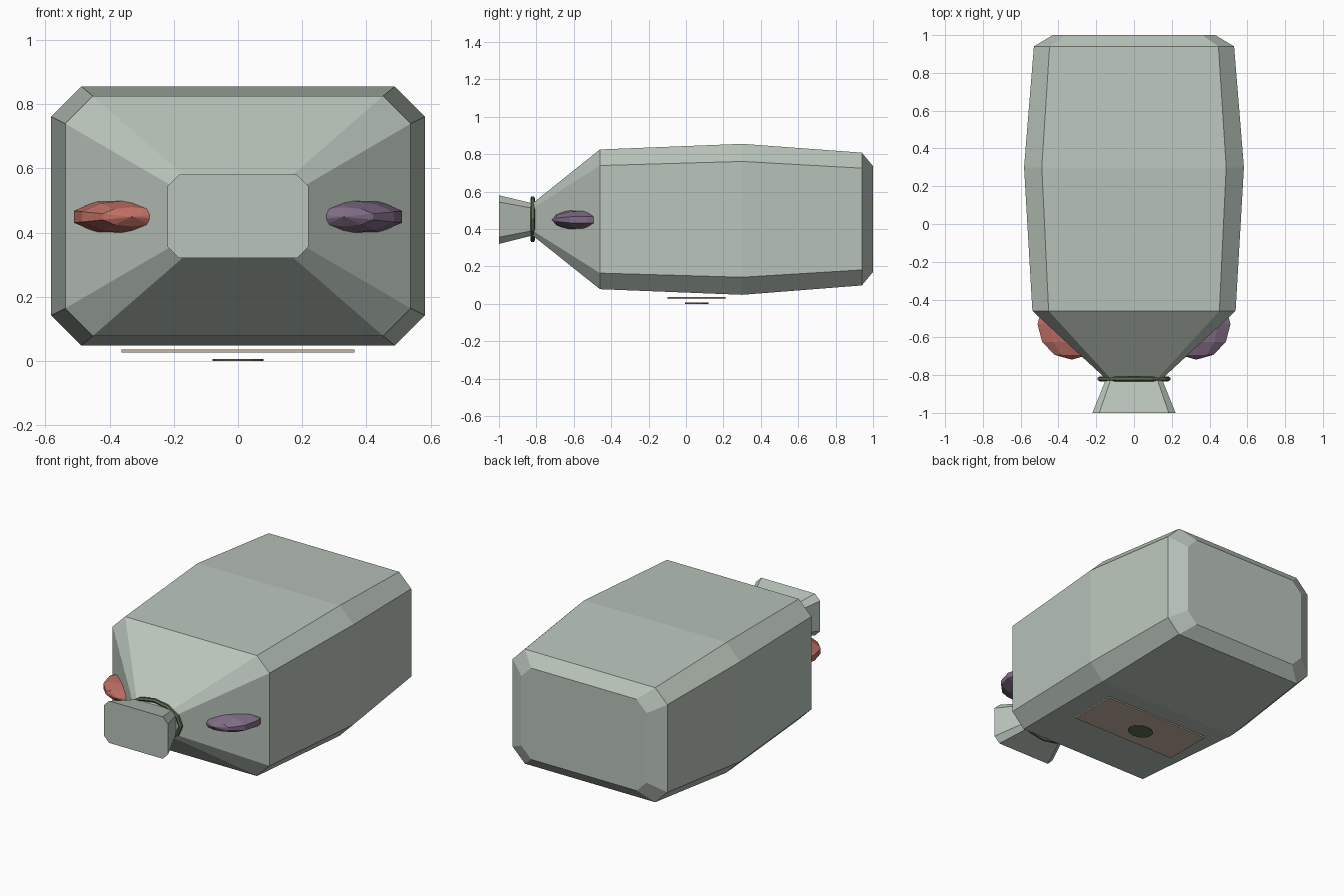
import bpy, bmesh
from math import sin, cos, pi

cube = bpy.data.objects.get("Cube")
if cube:
    bpy.data.objects.remove(cube, do_unlink=True)


def material(name, *srgb):
    lin = [((c / 255 + 0.055) / 1.055) ** 2.4 for c in srgb] + [1]
    m = bpy.data.materials.new(name)
    m.use_nodes = True
    m.diffuse_color = lin
    m.node_tree.nodes["Principled BSDF"].inputs["Base Color"].default_value = lin
    return m


sage = material("pale_sage", 186, 197, 187)
red = material("dusty_red", 190, 110, 100)
purple = material("dusty_purple", 128, 108, 133)
olive = material("dark_olive", 95, 110, 82)
tan = material("warm_tan", 200, 180, 165)


def finish(name, bm, mat):
    bmesh.ops.recalc_face_normals(bm, faces=bm.faces)
    mesh = bpy.data.meshes.new(name)
    bm.to_mesh(mesh)
    bm.free()
    mesh.materials.append(mat)
    obj = bpy.data.objects.new(name, mesh)
    bpy.context.collection.objects.link(obj)


def loft(name, rings, mat, closed=False):
    """Skin a list of equal point rings; cap the ends or join them up."""
    bm = bmesh.new()
    vs = [[bm.verts.new(p) for p in ring] for ring in rings]
    n = len(vs[0])
    pairs = list(zip(vs, vs[1:])) + ([(vs[-1], vs[0])] if closed else [])
    for a, b in pairs:
        for i in range(n):
            j = (i + 1) % n
            bm.faces.new((a[i], a[j], b[j], b[i]))
    if not closed:
        bm.faces.new(vs[0])
        bm.faces.new(vs[-1])
    finish(name, bm, mat)


def octagon(y, hx, z0, z1, cut):
    """Rectangle with chamfered corners, standing across y."""
    half = [(hx, z0 + cut), (hx, z1 - cut), (hx - cut, z1)]
    right = [(hx - cut, z0)] + half
    left = [(-x, z) for x, z in reversed(right)]
    return [(x, y, z) for x, z in right + left]


def ellipse(cx, y, cz, rx, rz, n):
    """Ellipse across y with a corner at the top."""
    return [(cx + rx * sin(2 * pi * i / n), y, cz + rz * cos(2 * pi * i / n))
            for i in range(n)]


# Faceted body with pinched neck and flared mouth
loft("body", [
    octagon(-1.0, 0.22, 0.32, 0.58, 0.036),
    octagon(-0.82, 0.148, 0.365, 0.537, 0.026),
    octagon(-0.46, 0.538, 0.078, 0.825, 0.086),
    octagon(0.30, 0.582, 0.048, 0.855, 0.094),
    octagon(0.94, 0.53, 0.098, 0.808, 0.083),
    octagon(1.0, 0.43, 0.17, 0.736, 0.068),
], sage)

# Tie cord around the neck
cord = 0.0125
loft("neck_tie", [
    ellipse(0, -0.82 + cord * cos(a), 0.452,
            0.182 + cord * sin(a), 0.112 + cord * sin(a), 12)
    for a in [k * pi / 3 for k in range(6)]], olive, closed=True)

# Flattened faceted ellipsoids sunk into the sloped shoulders
for side, label, mat in ((-1, "right", red), (1, "left", purple)):
    rings = []
    for k in range(7):
        a = pi * k / 6
        r = max(sin(a), 0.002)
        rings.append(ellipse(side * 0.33, -0.53 - 0.188 * cos(a), 0.449,
                             0.19 * r, 0.06 * r, 10))
    loft(label + "_shoulder_lobe", rings, mat)

# Thin plate beneath the body
loft("base_plate", [octagon(y, 0.363, 0.026, 0.035, 0.0005)
                    for y in (-0.10, 0.21)], tan)

# Small oval disc beneath the plate
bm = bmesh.new()
bmesh.ops.create_cone(bm, cap_ends=True, segments=12, radius1=1, radius2=1, depth=1)
bmesh.ops.scale(bm, vec=(0.08, 0.063, 0.006), verts=bm.verts)
bmesh.ops.translate(bm, vec=(0, 0.058, 0.003), verts=bm.verts)
finish("base_disc", bm, olive)
